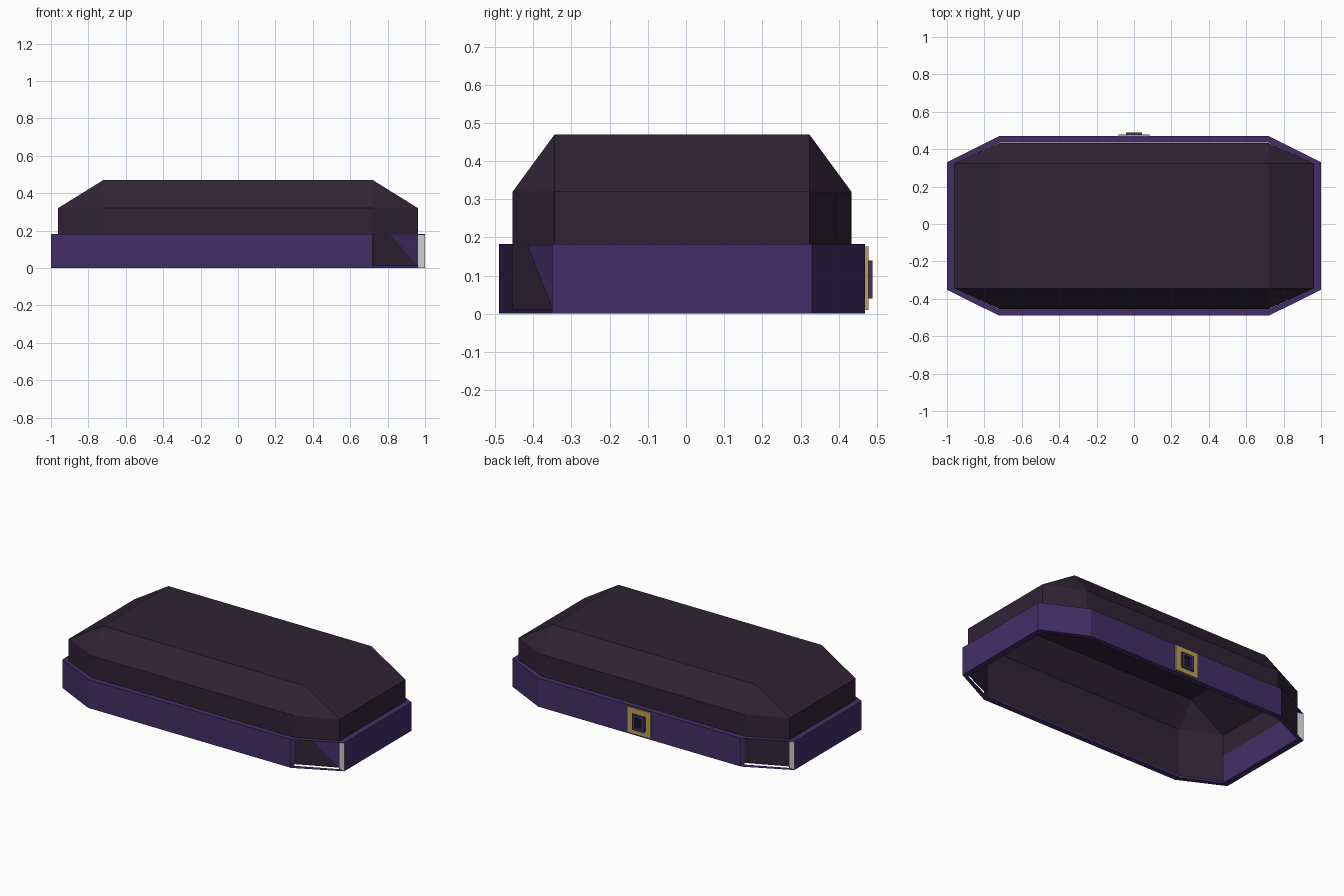
import bpy, bmesh

if "Cube" in bpy.data.objects:
    bpy.data.objects.remove(bpy.data.objects["Cube"])

def mat(name, r, g, b):
    m = bpy.data.materials.new(name)
    m.diffuse_color = (r, g, b, 1)
    m.use_nodes = True
    m.node_tree.nodes["Principled BSDF"].inputs["Base Color"].default_value = m.diffuse_color
    return m

DARK = mat("dark plum", 0.029, 0.017, 0.036)
PURPLE = mat("royal purple", 0.054, 0.028, 0.135)
GOLD = mat("gold", 0.52, 0.35, 0.085)
GREY = mat("light grey", 0.62, 0.62, 0.62)
BLACK = mat("keyhole dark", 0.012, 0.007, 0.018)

CY = -0.0105  # lid and band sit slightly forward, the latch fills the back

def octagon(bm, x, y, yc, z, xc=0.72):
    pts = [(x, -yc), (x, yc), (xc, y), (-xc, y), (-x, yc), (-x, -yc), (-xc, -y), (xc, -y)]
    return [bm.verts.new((px, py + CY, z)) for px, py in pts]

def bridge(bm, a, b, skip=()):
    n = len(a)
    for i in range(n):
        if i not in skip:
            bm.faces.new((a[i], a[(i + 1) % n], b[(i + 1) % n], b[i]))

def finish(bm, name, *mats):
    me = bpy.data.meshes.new(name)
    bm.to_mesh(me)
    bm.free()
    for m in mats:
        me.materials.append(m)
    ob = bpy.data.objects.new(name, me)
    bpy.context.collection.objects.link(ob)
    return ob

# lid shell: octagonal wall, sloped sides and triangular corners, open below
bm = bmesh.new()
low = octagon(bm, 0.962, 0.4435, 0.3335, 0.01)
mid = octagon(bm, 0.962, 0.4435, 0.3335, 0.32)
bridge(bm, low, mid)
top = [bm.verts.new((sx * 0.72, sy * 0.3335 + CY, 0.47))
       for sx, sy in ((1, -1), (1, 1), (-1, 1), (-1, -1))]
for k in range(4):
    a, b = top[k], top[(k + 1) % 4]
    m0, m1, m2 = mid[2 * k], mid[2 * k + 1], mid[(2 * k + 2) % 8]
    bm.faces.new((m0, m1, b, a))
    bm.faces.new((m1, m2, b))
bm.faces.new(top)
finish(bm, "lid", DARK)

# rim band: hollow ring, outer panels missing on two opposite corners
bm = bmesh.new()
ob_ = octagon(bm, 1.0, 0.48, 0.341, 0.0)
ot = octagon(bm, 1.0, 0.48, 0.341, 0.182)
it = octagon(bm, 0.959, 0.445, 0.334, 0.182)
ib = octagon(bm, 0.959, 0.445, 0.334, 0.0)
bridge(bm, ob_, ot, skip=(3, 7))
bridge(bm, ot, it)
bridge(bm, it, ib, skip=(1, 3, 5, 7))
bridge(bm, ib, ob_)
finish(bm, "rim_band", PURPLE)

# grey end caps and purple patch seen in the open corners
bm = bmesh.new()
for s in (1, -1):
    pts = ((0.962, 0.334, 0), (1, 0.341, 0), (1, 0.341, 0.18), (0.962, 0.334, 0.18))
    bm.faces.new([bm.verts.new((s * x, -s * y + CY, z)) for x, y, z in pts])
finish(bm, "corner_end_caps", GREY)
bm = bmesh.new()
bm.faces.new([bm.verts.new(p) for p in
              ((0.962, -0.348, 0.01), (0.962, -0.348, 0.18), (0.812, -0.416, 0.18))])
finish(bm, "corner_patch", PURPLE)

def plate(name, hx, z0, z1, y0, y1, m, hole=None):
    """Upright plate on the back; hole = border width of a frame."""
    bm = bmesh.new()
    def rect(d, y):
        return [bm.verts.new((x, y, z)) for x, z in
                ((-hx + d, z0 + d), (hx - d, z0 + d), (hx - d, z1 - d), (-hx + d, z1 - d))]
    back, front = rect(0, y0), rect(0, y1)
    bridge(bm, back, front)
    if hole:
        fi, bi = rect(hole, y1), rect(hole, y0)
        bridge(bm, front, fi)
        bridge(bm, fi, bi)
        bridge(bm, bi, back)
    else:
        bm.faces.new(front)
        bm.faces.new(back)
    bmesh.ops.recalc_face_normals(bm, faces=bm.faces[:])
    finish(bm, name, m)

# latch on the back: gold frame, purple ring, dark keyhole
plate("latch_frame", 0.083, 0.01, 0.176, 0.467, 0.478, GOLD, 0.036)
plate("latch_ring", 0.042, 0.04, 0.14, 0.467, 0.488, PURPLE, 0.018)
plate("keyhole", 0.024, 0.058, 0.122, 0.467, 0.474, BLACK)
